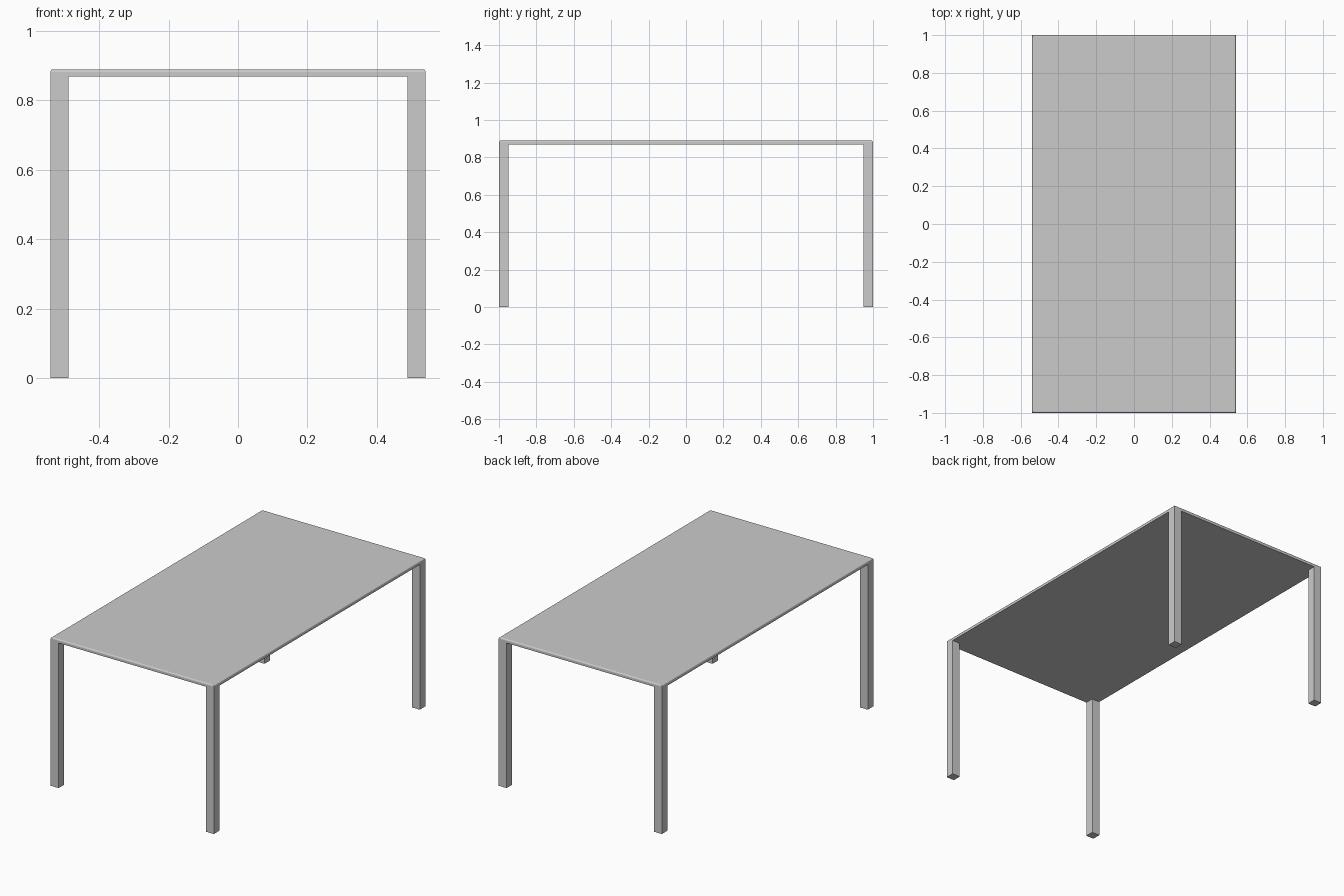
import bpy, bmesh

if "Cube" in bpy.data.objects:
    bpy.data.objects.remove(bpy.data.objects["Cube"])

HALF_X, HALF_Y = 0.54, 1.0
TOP_Z, UNDER_Z = 0.889, 0.868
LEG = 0.052
ROUND = 0.008


def box(name, lo, hi):
    bm = bmesh.new()
    bmesh.ops.create_cube(bm, size=1)
    for v in bm.verts:
        v.co = [a + (c + 0.5) * (b - a) for a, b, c in zip(lo, hi, v.co)]
    return bm, name


def finish(bm, name):
    mesh = bpy.data.meshes.new(name)
    bm.to_mesh(mesh)
    bm.free()
    obj = bpy.data.objects.new(name, mesh)
    bpy.context.collection.objects.link(obj)
    return obj


# Thin table top, upper rim softly rounded
bm, name = box("table_top", (-HALF_X, -HALF_Y, UNDER_Z), (HALF_X, HALF_Y, TOP_Z))
rim = [e for e in bm.edges if all(v.co.z > TOP_Z - 1e-4 for v in e.verts)]
bmesh.ops.bevel(bm, geom=rim, offset=ROUND, segments=3, profile=0.5, affect='EDGES')
finish(bm, name)

# Four square legs flush with the corners
for side, sx in (("left", -1), ("right", 1)):
    for end, sy in (("front", -1), ("back", 1)):
        xs = sorted((sx * HALF_X, sx * (HALF_X - LEG)))
        ys = sorted((sy * HALF_Y, sy * (HALF_Y - LEG)))
        finish(*box(f"{end}_{side}_leg", (xs[0], ys[0], 0), (xs[1], ys[1], UNDER_Z)))
